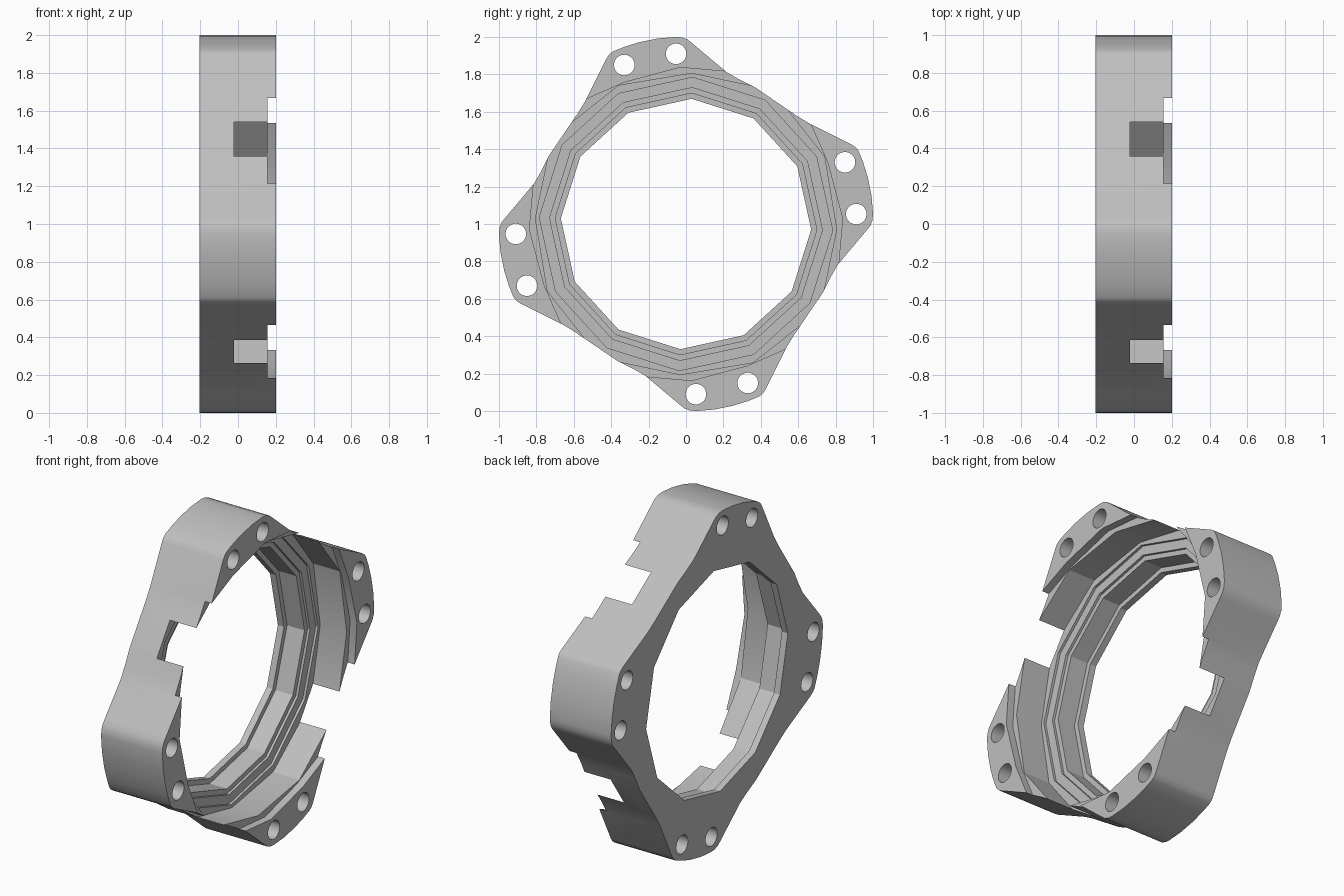
import bpy, bmesh, math
from mathutils import Matrix, Vector

if "Cube" in bpy.data.objects:
    bpy.data.objects.remove(bpy.data.objects["Cube"])

grey = bpy.data.materials.new("plain grey")
grey.use_nodes = True
colour = (0.52, 0.52, 0.52, 1)
grey.diffuse_color = colour
grey.node_tree.nodes["Principled BSDF"].inputs["Base Color"].default_value = colour

BACK, FRONT = -0.205, 0.2


def four_fold(quarter):
    """Repeat a quarter of a (y, z) outline around the x axis."""
    points = []
    for k in range(4):
        turn = Matrix.Rotation(k * math.pi / 2, 2)
        points += [turn @ Vector(p) for p in quarter]
    return points


def ring(radius, sides, start=0.0, centre=(0, 0)):
    angles = [math.radians(start) + 2 * math.pi * i / sides for i in range(sides)]
    return [Vector((centre[0] + radius * math.cos(a), centre[1] + radius * math.sin(a)))
            for a in angles]


def prism(name, points, x0, x1):
    """Extrude a (y, z) outline along x, centred on z = 1."""
    bm = bmesh.new()
    face = bm.faces.new([bm.verts.new((x0, p[0], p[1] + 1)) for p in points])
    new = bmesh.ops.extrude_face_region(bm, geom=[face])["geom"]
    bmesh.ops.translate(bm, vec=(x1 - x0, 0, 0),
                        verts=[v for v in new if isinstance(v, bmesh.types.BMVert)])
    bmesh.ops.recalc_face_normals(bm, faces=bm.faces)
    mesh = bpy.data.meshes.new(name)
    bm.to_mesh(mesh)
    bm.free()
    mesh.materials.append(grey)
    obj = bpy.data.objects.new(name, mesh)
    bpy.context.collection.objects.link(obj)
    return obj


def cut(target, points, x0, x1):
    cutter = prism("cutter", points, x0, x1)
    cutter.hide_render = True
    mod = target.modifiers.new("cut", 'BOOLEAN')
    mod.operation, mod.solver, mod.object = 'DIFFERENCE', 'EXACT', cutter
    bpy.ops.object.select_all(action='DESELECT')
    bpy.context.view_layer.objects.active = target
    target.select_set(True)
    bpy.ops.object.modifier_apply(modifier=mod.name)
    bpy.data.objects.remove(cutter)


# Four-lobed body
lobe = [(0.37, 0.73), (0.29, 0.77), (0.22, 0.81), (0.13, 0.885), (0.035, 0.965),
        (0.01, 0.985), (-0.02, 0.997), (-0.055, 1.0), (-0.15, 0.992), (-0.25, 0.972),
        (-0.33, 0.947), (-0.39, 0.923), (-0.41, 0.908), (-0.425, 0.885),
        (-0.54, 0.655), (-0.58, 0.59)]
body = prism("ring_body", four_fold(lobe), BACK, FRONT)

# Twelve-sided bore, stepping wider towards the front
for radius, depth in [(0.67, -0.3), (0.70, -0.165), (0.73, -0.05), (0.785, -0.035)]:
    cut(body, ring(radius, 12, 87.4), depth, 0.3)

# Wide pocket whose corners break through the outer wall
cut(body, four_fold([(0.03, 0.805), (-0.36, 0.74), (-0.715, 0.46)]), -0.02, 0.3)

# Shallow front recess that separates the lobes
cut(body, four_fold([(0.22, 0.815), (-0.03, 0.837), (-0.33, 0.757),
                     (-0.55, 0.66), (-0.73, 0.48)]), 0.155, 0.3)

# Pairs of bolt holes in the lobes
for hole in four_fold([(-0.33, 0.85), (-0.053, 0.91)]):
    cut(body, ring(0.055, 32, 0, hole), -0.3, 0.3)

bpy.ops.object.shade_smooth_by_angle(angle=math.radians(22))
